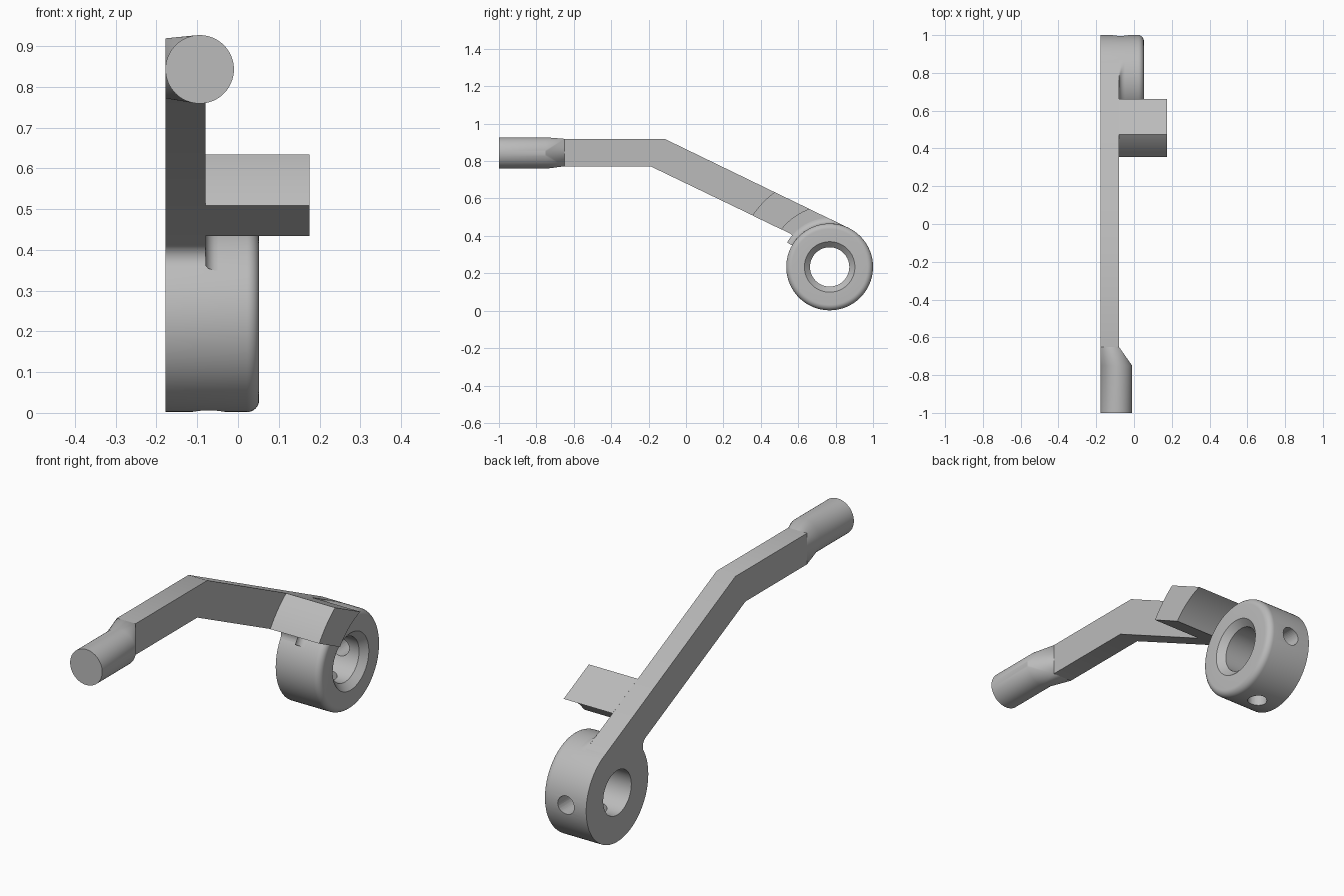
import bpy, bmesh
from math import sin, cos, radians, acos, degrees, pi

if "Cube" in bpy.data.objects:
    bpy.data.objects.remove(bpy.data.objects["Cube"])

steel = bpy.data.materials.new("satin grey metal")
steel.use_nodes = True
GREY = (0.5, 0.5, 0.5, 1)
steel.diffuse_color = GREY
steel.node_tree.nodes["Principled BSDF"].inputs["Base Color"].default_value = GREY

HUB_Y, HUB_Z, HUB_R, BORE_R = 0.768, 0.234, 0.232, 0.105
BACK, ARM_FACE, HUB_FACE, TAB_END = -0.178, -0.08, 0.052, 0.176
TILT = 64.2          # direction square to the sloping arm
LOW = 0.068          # height of the arm's underside line above the hub centre


def finish(name, bm, smooth=True):
    bmesh.ops.recalc_face_normals(bm, faces=bm.faces)
    mesh = bpy.data.meshes.new(name)
    bm.to_mesh(mesh)
    bm.free()
    mesh.materials.append(steel)
    ob = bpy.data.objects.new(name, mesh)
    bpy.context.collection.objects.link(ob)
    if smooth:
        bpy.ops.object.select_all(action='DESELECT')
        ob.select_set(True)
        bpy.context.view_layer.objects.active = ob
        bpy.ops.object.shade_smooth_by_angle(angle=radians(30))
    return ob


def arc(cy, cz, r, start, end, n):
    angles = [radians(start + (end - start) * i / n) for i in range(n + 1)]
    return [(cy + r * cos(a), cz + r * sin(a)) for a in angles]


def prism(name, outline, x0, x1):
    """Extrude a side outline (y, z) along x."""
    bm = bmesh.new()
    face = bm.faces.new([bm.verts.new((x0, y, z)) for y, z in outline])
    out = bmesh.ops.extrude_face_region(bm, geom=[face])
    for v in out["geom"]:
        if isinstance(v, bmesh.types.BMVert):
            v.co.x = x1
    return finish(name, bm)


def skin(bm, rows, closed_rows=False):
    """Join successive rows of vertices with quads."""
    count = len(rows[0])
    for a, b in zip(rows, rows[1:]):
        for i in range(count if closed_rows else count - 1):
            j = (i + 1) % count
            bm.faces.new((a[i], a[j], b[j], b[i]))


# Hub: revolved ring with a rounded front rim and a chamfered bore
ROUND = 0.03
rim = arc(HUB_FACE - ROUND, HUB_R - ROUND, ROUND, 90, 0, 8)
section = [(BACK, BORE_R), (BACK, HUB_R), *rim, (HUB_FACE, 0.135), (HUB_FACE - 0.03, BORE_R)]
bm = bmesh.new()
STEPS = 96
rings = []
for i in range(STEPS):
    a = 2 * pi * i / STEPS
    rings.append([bm.verts.new((x, HUB_Y + r * cos(a), HUB_Z + r * sin(a))) for x, r in section])
skin(bm, rings + rings[:1], True)
hub = finish("hub", bm)

# Two radial screw holes, toward the back and straight down
for name, dy, dz in (("back", 1, 0), ("lower", 0, -1)):
    bpy.ops.mesh.primitive_cylinder_add(
        vertices=40, radius=0.043, depth=0.3,
        location=(-0.072, HUB_Y + 0.17 * dy, HUB_Z + 0.17 * dz),
        rotation=(pi / 2 * dy, 0, 0))
    cutter = bpy.context.object
    cutter.name = name + "_screw_hole_cutter"
    cutter.data.materials.append(steel)
    cut = hub.modifiers.new(name + " screw hole", 'BOOLEAN')
    cut.operation, cut.solver, cut.object = 'DIFFERENCE', 'EXACT', cutter
    bpy.context.view_layer.objects.active = hub
    bpy.ops.object.modifier_apply(modifier=cut.name)
    bpy.data.objects.remove(cutter)
bpy.ops.object.select_all(action='DESELECT')
hub.select_set(True)
bpy.ops.object.shade_smooth_by_angle(angle=radians(30))

# Arm: cranked flat bar that blends into the hub
ARM_START, ARM_TOP, ARM_BOTTOM = -0.65, 0.919, 0.772
arm_outline = [(ARM_START, ARM_TOP), (ARM_START, ARM_BOTTOM), (-0.19, ARM_BOTTOM)]
arm_outline += arc(0.537, 0.378, 0.04, TILT, -32, 8)
arm_outline += arc(HUB_Y, HUB_Z, HUB_R - 0.0005, 148, TILT, 28)
arm_outline += [(-0.115, ARM_TOP)]
prism("arm", arm_outline, BACK, ARM_FACE)


# Tab: block standing out from the arm, its ends concentric with the hub
def bearing(r, height):
    return TILT + degrees(acos(height / r))


OUTER, INNER = 0.496, 0.326
tab_outline = arc(HUB_Y, HUB_Z, OUTER, bearing(OUTER, LOW), bearing(OUTER, HUB_R), 12)
tab_outline += arc(HUB_Y, HUB_Z, INNER, bearing(INNER, HUB_R), bearing(INNER, LOW), 12)
prism("tab", tab_outline, ARM_FACE, TAB_END)

# Fillet between the arm's face and the hub wall
bm = bmesh.new()
FIL = 0.03
rows = []
for i in range(33):
    off = radians(86 * i / 32)
    a = radians(TILT) + off
    limit = HUB_R / cos(off)
    row = []
    for k in range(7):
        t = pi / 2 * k / 6
        r = min(HUB_R + FIL * (1 - sin(t)), limit)
        row.append(bm.verts.new((ARM_FACE + FIL * (1 - cos(t)),
                                 HUB_Y + r * cos(a), HUB_Z + r * sin(a))))
    rows.append(row)
skin(bm, rows)
bmesh.ops.remove_doubles(bm, verts=bm.verts, dist=0.00001)
fillet = finish("hub_fillet", bm)

# Rod: round end, lofted from its circle to the arm's rectangle
ROD_X, ROD_Z, ROD_R, QUARTER = -0.094, 0.843, 0.084, 16
bm = bmesh.new()


def circle(y):
    return [bm.verts.new((ROD_X + ROD_R * cos(pi / 2 * i / QUARTER), y,
                          ROD_Z + ROD_R * sin(pi / 2 * i / QUARTER)))
            for i in range(4 * QUARTER)]


tip, neck = circle(-1), circle(-0.75)
skin(bm, [tip, neck], True)
bm.faces.new(tip)
corners = [bm.verts.new((x, ARM_START, z)) for x, z in (
    (ARM_FACE, ARM_TOP), (BACK, ARM_TOP), (BACK, ARM_BOTTOM), (ARM_FACE, ARM_BOTTOM))]
for q, corner in enumerate(corners):
    for i in range(q * QUARTER, (q + 1) * QUARTER):
        bm.faces.new((neck[i], neck[(i + 1) % len(neck)], corner))
    bm.faces.new((neck[q * QUARTER], corner, corners[q - 1]))
finish("rod_end", bm)
